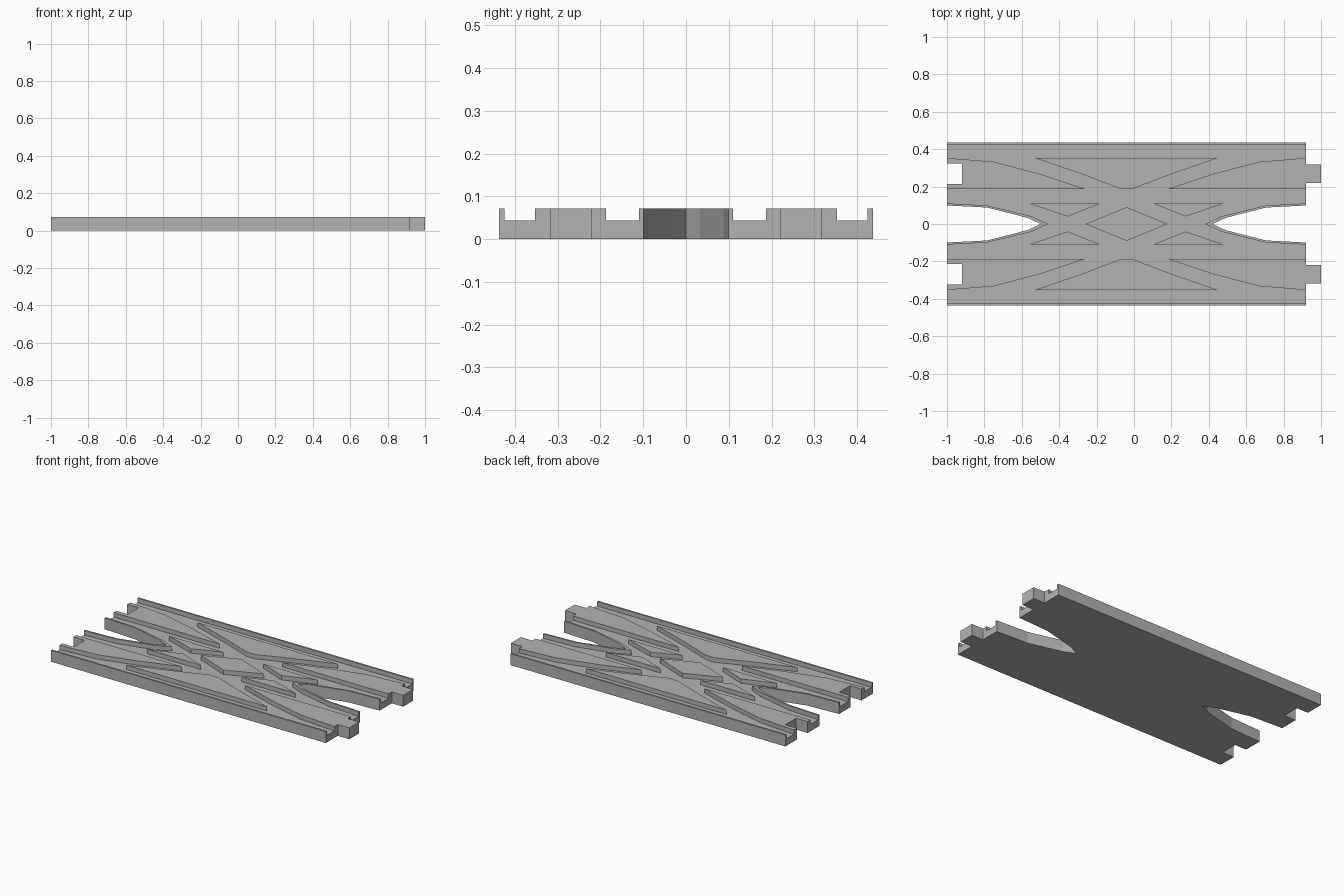
import bpy, bmesh

if "Cube" in bpy.data.objects:
    bpy.data.objects.remove(bpy.data.objects["Cube"])

FLOOR, TOP = 0.044, 0.072   # groove floor and rail top heights
MID = -0.04                 # x centre of the track body

grey = bpy.data.materials.new("track grey")
grey.diffuse_color = (0.45, 0.45, 0.45, 1)
grey.use_nodes = True
grey.node_tree.nodes["Principled BSDF"].inputs["Base Color"].default_value = grey.diffuse_color


def prism(name, pts, z0, z1, bottom=False):
    """Extrude a flat outline upward, optionally closing its underside."""
    bm = bmesh.new()
    face = bm.faces.new([bm.verts.new((x, y, z0)) for x, y in pts])
    face.normal_update()
    if face.normal.z > 0:
        face.normal_flip()
    ext = bmesh.ops.extrude_face_region(bm, geom=[face], use_keep_orig=True)
    verts = [v for v in ext["geom"] if isinstance(v, bmesh.types.BMVert)]
    bmesh.ops.translate(bm, verts=verts, vec=(0, 0, z1 - z0))
    bmesh.ops.recalc_face_normals(bm, faces=bm.faces)
    if not bottom:
        low = [f for f in bm.faces if all(abs(v.co.z - z0) < 1e-6 for v in f.verts)]
        bmesh.ops.delete(bm, geom=low, context="FACES")
    mesh = bpy.data.meshes.new(name)
    bm.to_mesh(mesh)
    bm.free()
    mesh.materials.append(grey)
    obj = bpy.data.objects.new(name, mesh)
    bpy.context.collection.objects.link(obj)
    return obj


def flip_x(pts):
    return [(2 * MID - x, y) for x, y in pts]


def flip_y(pts):
    return [(x, -y) for x, y in pts]


def raised(name, pts):
    return prism(name, pts, FLOOR, TOP)


# Half outlines of the end cut and the rail lip that follows it (left end)
cut = [(-0.50, 0), (-0.57, 0.033), (-0.785, 0.088), (-1, 0.099)]
lip = [(-0.46, 0), (-0.55, 0.042), (-0.785, 0.099), (-1, 0.11)]
socket = [(-1, 0.215), (-0.92, 0.215), (-0.92, 0.323), (-1, 0.323)]
tab = [(0.92, 0.22), (1, 0.22), (1, 0.318), (0.92, 0.318)]

# Base plate with end cuts, sockets and tabs
half = (cut + socket + [(-1, 0.437), (0.92, 0.437)] + tab[::-1]
        + flip_x(cut)[::-1])
base = prism("base_plate", half + flip_y(half[1:-1])[::-1], 0, FLOOR, True)

# V-shaped lips around both end cuts
vee = cut[::-1] + flip_y(cut[1:]) + flip_y(lip)[::-1] + lip[1:]
raised("left_cut_lip", vee)
raised("right_cut_lip", flip_x(vee))

# Raised islands that leave the wheel grooves between them
curve = [(-1, 0.353), (-0.75, 0.333), (-0.50, 0.267), (-0.26, 0.187)]
outer_wall = [(-1, 0.425), (0.92, 0.425), (0.92, 0.437), (-1, 0.437)]
socket_island = [(-1, 0.187)] + socket + curve
tab_island = [(0.92, 0.187)] + tab + flip_x(curve)
side = [(-0.53, 0.353), (-0.28, 0.267), (-0.07, 0.187)]
side_island = side + flip_x(side)[::-1]
small = [(-0.56, 0.11), (-0.18, 0.11), (-0.355, 0.04)]

for label, f in (("back", lambda p: p), ("front", flip_y)):
    raised(label + "_outer_wall", f(outer_wall))
    raised(label + "_socket_island", f(socket_island))
    raised(label + "_tab_island", f(tab_island))
    raised(label + "_side_island", f(side_island))
    raised(label + "_left_frog", f(small))
    raised(label + "_right_frog", f(flip_x(small)))

# Central diamond of the crossing
raised("centre_diamond", [(-0.26, 0), (MID, -0.09), (0.18, 0), (MID, 0.09)])
